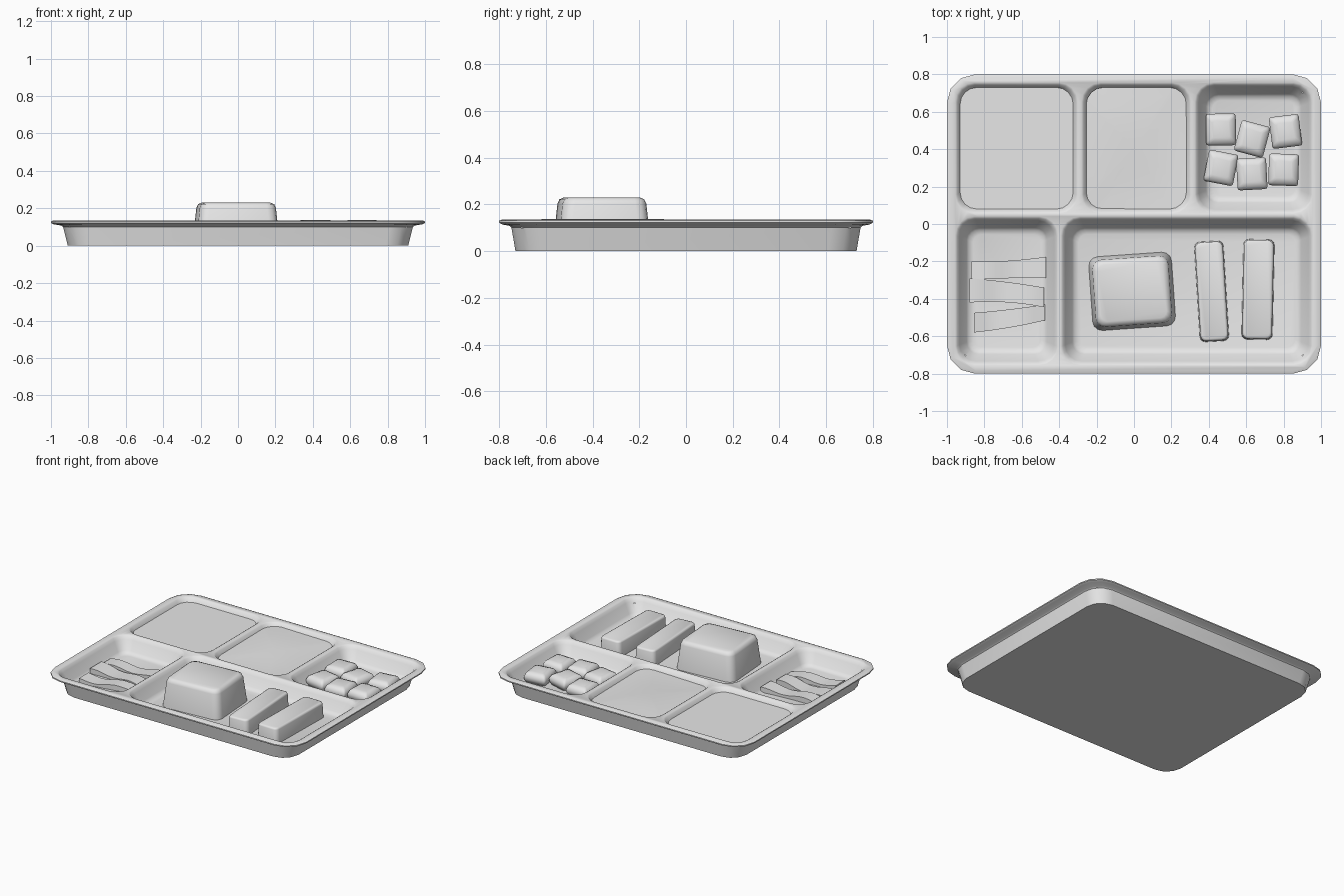
import bpy, bmesh, math
from mathutils import Matrix, Vector

if "Cube" in bpy.data.objects:
    bpy.data.objects.remove(bpy.data.objects["Cube"])

grey = bpy.data.materials.new("plain_grey")
grey.diffuse_color = (0.8, 0.8, 0.8, 1)
grey.use_nodes = True
grey.node_tree.nodes["Principled BSDF"].inputs["Base Color"].default_value = grey.diffuse_color


def finish(name, bm, angle=35):
    bmesh.ops.recalc_face_normals(bm, faces=bm.faces)
    me = bpy.data.meshes.new(name)
    bm.to_mesh(me)
    bm.free()
    ob = bpy.data.objects.new(name, me)
    bpy.context.collection.objects.link(ob)
    me.materials.append(grey)
    smooth(ob, angle)
    return ob


def smooth(ob, angle=35):
    bpy.ops.object.select_all(action='DESELECT')
    ob.select_set(True)
    bpy.context.view_layer.objects.active = ob
    bpy.ops.object.shade_smooth_by_angle(angle=math.radians(angle))


def rounded_rect(hx, hy, r, seg):
    pts = []
    for k, (sx, sy) in enumerate([(1, 1), (-1, 1), (-1, -1), (1, -1)]):
        for i in range(seg + 1):
            a = math.pi / 2 * (k + i / seg)
            pts.append((sx * (hx - r) + r * math.cos(a), sy * (hy - r) + r * math.sin(a)))
    return pts


def loft(name, rings, seg=4, centre=(0, 0), turn=0, height=None, angle=35):
    """Stack rounded rectangles (half x, half y, radius, z) and cap both ends."""
    bm = bmesh.new()
    rot = Matrix.Rotation(math.radians(turn), 3, 'Z')
    loops = []
    for hx, hy, r, z in rings:
        loop = []
        for x, y in rounded_rect(hx, hy, r, seg):
            p = rot @ Vector((x, y, 0))
            dz = height(x, y) if height else 0
            loop.append(bm.verts.new((p.x + centre[0], p.y + centre[1], z + dz)))
        loops.append(loop)
    n = len(loops[0])
    for a, b in zip(loops, loops[1:]):
        for i in range(n):
            bm.faces.new((a[i], a[(i + 1) % n], b[(i + 1) % n], b[i]))
    bm.faces.new(loops[0])
    bm.faces.new(loops[-1])
    return finish(name, bm, angle)


# Tray body with flared rim
tray = loft("tray", [
    (0.91, 0.73, 0.12, 0), (0.935, 0.747, 0.125, 0.10), (0.945, 0.755, 0.13, 0.108),
    (0.985, 0.787, 0.145, 0.114), (1, 0.8, 0.15, 0.122), (1, 0.8, 0.15, 0.13),
    (0.985, 0.785, 0.14, 0.136)], seg=3)

# Five compartments: x0, x1, y0, y1 at the lip
compartments = {
    "back_left": (-0.955, -0.30, 0.055, 0.755),
    "back_middle": (-0.28, 0.305, 0.055, 0.755),
    "back_right": (0.325, 0.955, 0.055, 0.755),
    "front_left": (-0.955, -0.405, -0.755, 0.04),
    "front_right": (-0.39, 0.955, -0.755, 0.04),
}
wall = [(-0.005, 0.145), (0, 0.136), (0.01, 0.130), (0.022, 0.110),
        (0.06, 0.050), (0.072, 0.036), (0.095, 0.03)]
for name, (x0, x1, y0, y1) in compartments.items():
    hx, hy = (x1 - x0) / 2, (y1 - y0) / 2
    cutter = loft("cutter_" + name,
                  [(hx - i, hy - i, 0.10 - i * 0.6, z) for i, z in wall],
                  centre=((x0 + x1) / 2, (y0 + y1) / 2))
    cutter.hide_render = True
    mod = tray.modifiers.new(name, 'BOOLEAN')
    mod.operation, mod.solver, mod.object = 'DIFFERENCE', 'EXACT', cutter
    bpy.context.view_layer.objects.active = tray
    bpy.ops.object.modifier_apply(modifier=name)
    bpy.data.objects.remove(cutter)
smooth(tray)


# Soft foods filling two compartments
def fill(name, key, z, height=None):
    x0, x1, y0, y1 = compartments[key]
    hx, hy = (x1 - x0) / 2 - 0.025, (y1 - y0) / 2 - 0.025
    rings = [(hx - 0.02, hy - 0.02, 0.07, z - 0.04)]
    rings += [(hx * s, hy * s, 0.09 * s, z) for s in (1, 0.85, 0.7, 0.55, 0.4, 0.25, 0.1)]
    loft(name, rings, centre=((x0 + x1) / 2, (y0 + y1) / 2), height=height, angle=40)


fill("flat_filling", "back_left", 0.106)
fill("wavy_filling", "back_middle", 0.108,
     lambda x, y: 0.012 * math.cos(x * 6 + 0.4) * math.cos(y * 5 - 0.8))


# Rounded solid pieces: centre, half sizes, turn, top height
def piece(name, centre, hx, hy, turn, top, flare, r, soft):
    loft(name, [
        (hx, hy, r, 0.028),
        (hx - flare, hy - flare, r, top - soft),
        (hx - flare - soft * 0.3, hy - flare - soft * 0.3, r * 0.9, top - soft * 0.3),
        (hx - flare - soft, hy - flare - soft, r * 0.7, top)],
        seg=3, centre=centre, turn=turn, angle=50)


piece("large_block", (-0.01, -0.36), 0.222, 0.198, 4, 0.23, 0.018, 0.05, 0.028)
piece("stick_left", (0.415, -0.36), 0.078, 0.268, 3.5, 0.138, 0.004, 0.03, 0.012)
piece("stick_right", (0.663, -0.35), 0.083, 0.268, -1.2, 0.138, 0.004, 0.03, 0.012)

nuggets = [(0.465, 0.505, 1), (0.632, 0.455, -15), (0.81, 0.495, 7),
           (0.465, 0.30, -11), (0.63, 0.268, 3), (0.80, 0.29, -2)]
for i, (x, y, turn) in enumerate(nuggets):
    loft(f"nugget_{i + 1}", [
        (0.068, 0.072, 0.014, 0.028), (0.080, 0.085, 0.014, 0.055),
        (0.080, 0.085, 0.014, 0.075), (0.070, 0.074, 0.014, 0.097),
        (0.045, 0.048, 0.012, 0.106)], seg=2, centre=(x, y), turn=turn, angle=60)

# Thin wavy strips: x0, x1, then low and high y at the left, middle and right
strips = [(-0.87, -0.47, (-0.30, -0.285, -0.29), (-0.20, -0.205, -0.175), 0.0),
          (-0.88, -0.482, (-0.42, -0.405, -0.445), (-0.29, -0.305, -0.34), 1.2),
          (-0.855, -0.475, (-0.58, -0.56, -0.515), (-0.475, -0.46, -0.43), 2.4)]
for k, (x0, x1, low, high, phase) in enumerate(strips):
    bm = bmesh.new()
    rows, n = [], 12
    for i in range(n + 1):
        t = i / n
        w = ((1 - t) ** 2, 2 * t * (1 - t), t * t)
        x = x0 + (x1 - x0) * t
        z = 0.058 + 0.010 * math.sin(t * 8 + phase)
        ys = [sum(a * b for a, b in zip(w, e)) for e in (low, high)]
        rows.append([bm.verts.new((x, y, h)) for y, h in
                     ((ys[0], z), (ys[1], z), (ys[1], 0.028), (ys[0], 0.028))])
    for a, b in zip(rows, rows[1:]):
        for j in range(4):
            bm.faces.new((a[j], a[(j + 1) % 4], b[(j + 1) % 4], b[j]))
    bm.faces.new(rows[0])
    bm.faces.new(rows[-1])
    finish(f"strip_{k + 1}", bm)
